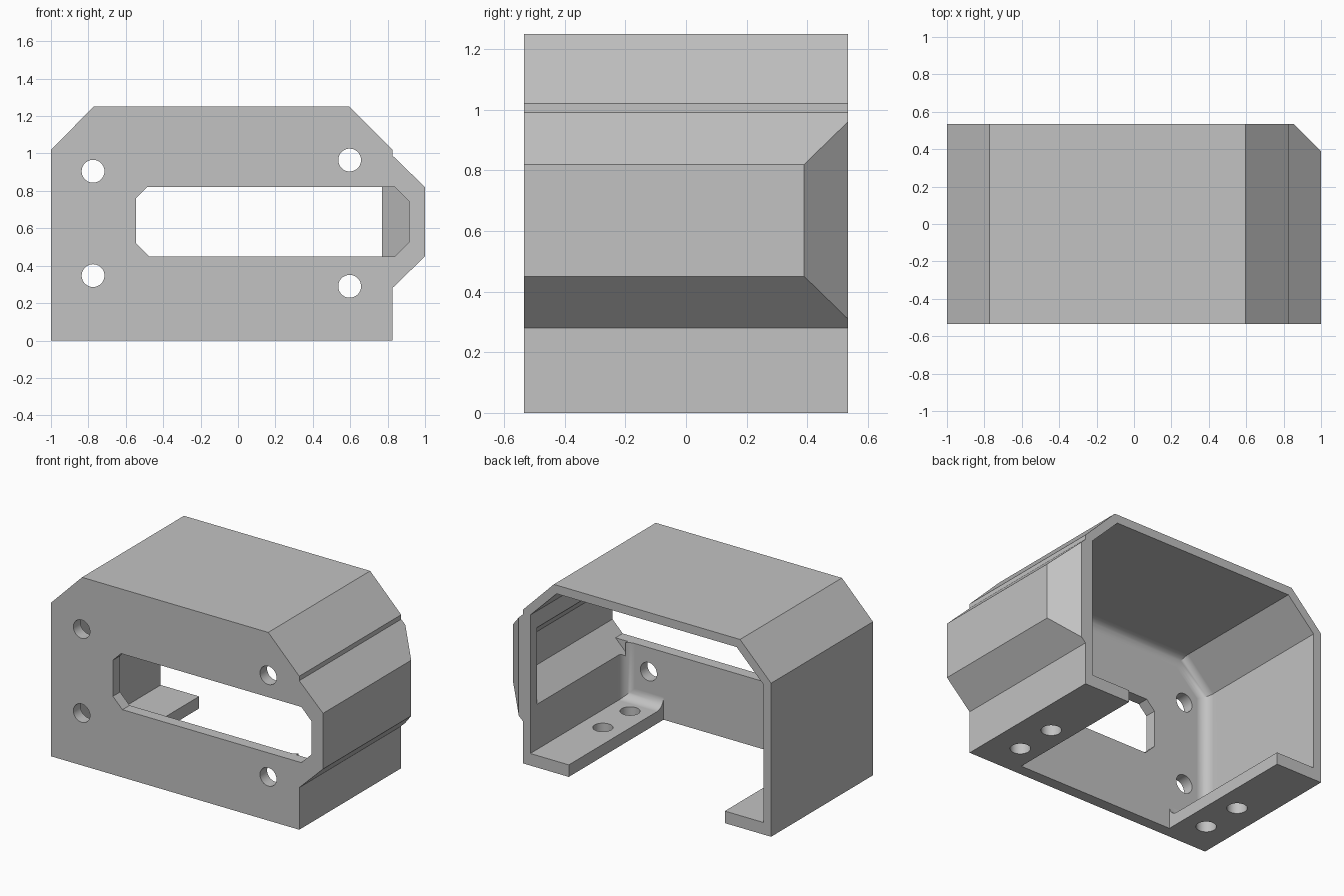
import bpy, bmesh, math
from mathutils import Vector

if "Cube" in bpy.data.objects:
    bpy.data.objects.remove(bpy.data.objects["Cube"], do_unlink=True)

HALF = 0.535              # half depth of the housing
INNER = -0.46             # inner face of the front wall
HOLE = 0.061


def prism(name, points, axis, lo, hi, fillet=0):
    """Extrude a 2D outline along y (points are x, z) or z (points are x, y)."""
    def place(p, d):
        return Vector((p[0], d, p[1])) if axis == "y" else Vector((p[0], p[1], d))
    bm = bmesh.new()
    start = [bm.verts.new(place(p, lo)) for p in points]
    end = [bm.verts.new(place(p, hi)) for p in points]
    cap = bm.faces.new(start)
    bm.faces.new(end[::-1])
    for i in range(len(points)):
        j = (i + 1) % len(points)
        bm.faces.new((start[j], start[i], end[i], end[j]))
    if fillet:
        bmesh.ops.bevel(bm, geom=list(cap.edges), offset=fillet, segments=7,
                        profile=0.5, affect="EDGES")
    bmesh.ops.recalc_face_normals(bm, faces=bm.faces[:])
    mesh = bpy.data.meshes.new(name)
    bm.to_mesh(mesh)
    bm.free()
    obj = bpy.data.objects.new(name, mesh)
    bpy.context.collection.objects.link(obj)
    return obj


def circle(cx, cy, r=HOLE, n=36):
    return [(cx + r * math.cos(2 * math.pi * i / n),
             cy + r * math.sin(2 * math.pi * i / n)) for i in range(n)]


def cut(body, cutter):
    """Subtract the cutter from the body and discard it."""
    cutter.hide_render = True
    mod = body.modifiers.new("cut", "BOOLEAN")
    mod.operation, mod.solver, mod.object = "DIFFERENCE", "EXACT", cutter
    bpy.context.view_layer.objects.active = body
    bpy.ops.object.modifier_apply(modifier=mod.name)
    bpy.data.objects.remove(cutter, do_unlink=True)


# Outer housing with a bulge along its left side
housing = prism("housing", [
    (-1, 0), (0.825, 0), (0.825, 0.28), (1, 0.45), (1, 0.82), (0.825, 0.99),
    (0.825, 1.02), (0.597, 1.25), (-0.772, 1.25), (-1, 1.02)], "y", -HALF, HALF)

# Sloped back end of the bulge
cut(housing, prism("bulge_slope", [(0.84, 0.55), (1.02, 0.37), (1.02, 0.55)],
                   "z", 0.1, 1.15))

# Main cavity, open at the back and filleted against the front wall
cut(housing, prism("cavity", [
    (-0.943, 0.08), (0.77, 0.08), (0.77, 1.0), (0.577, 1.193),
    (-0.747, 1.193), (-0.943, 0.997)], "y", INNER, 0.7, fillet=0.07))

# Opening in the floor, leaving a mounting flange on each side
cut(housing, prism("floor_opening", [
    (-0.66, -0.1), (0.487, -0.1), (0.487, 0.2), (-0.66, 0.2)], "y", INNER, 0.7))

# Pocket inside the bulge, with its back end sloped like the outside
pocket = prism("pocket", [(0.75, 0.36), (0.915, 0.525), (0.915, 0.745),
                          (0.75, 0.91)], "y", INNER, 0)
for v in pocket.data.vertices:
    if v.co.y > -0.1:
        v.co.y = 1.235 - v.co.x
cut(housing, pocket)

# Long slot in the front wall
cut(housing, prism("slot", [
    (-0.545, 0.52), (-0.475, 0.45), (0.84, 0.45), (0.915, 0.525),
    (0.915, 0.745), (0.84, 0.82), (-0.485, 0.82), (-0.545, 0.76)],
    "y", -0.6, -0.38))

# Screw holes through the front wall
for x, z in ((-0.775, 0.905), (-0.775, 0.347), (0.597, 0.965), (0.597, 0.29)):
    cut(housing, prism("front_hole", circle(x, z), "y", -0.6, -0.35))

# Screw holes through the flanges
for x in (-0.815, 0.625):
    for y in (-0.305, -0.02):
        cut(housing, prism("flange_hole", circle(x, y), "z", -0.1, 0.2))

# Grey finish
grey = bpy.data.materials.new("plain_grey")
grey.use_nodes = True
color = (0.54, 0.54, 0.54, 1)
grey.diffuse_color = color
grey.node_tree.nodes["Principled BSDF"].inputs["Base Color"].default_value = color
housing.data.materials.clear()
housing.data.materials.append(grey)
for poly in housing.data.polygons:
    poly.material_index = 0

# Smooth fillets and holes, crisp edges elsewhere
bpy.ops.object.select_all(action="DESELECT")
housing.select_set(True)
bpy.context.view_layer.objects.active = housing
bpy.ops.object.shade_smooth_by_angle(angle=math.radians(30))
weighted = housing.modifiers.new("even_normals", "WEIGHTED_NORMAL")
weighted.keep_sharp = True
